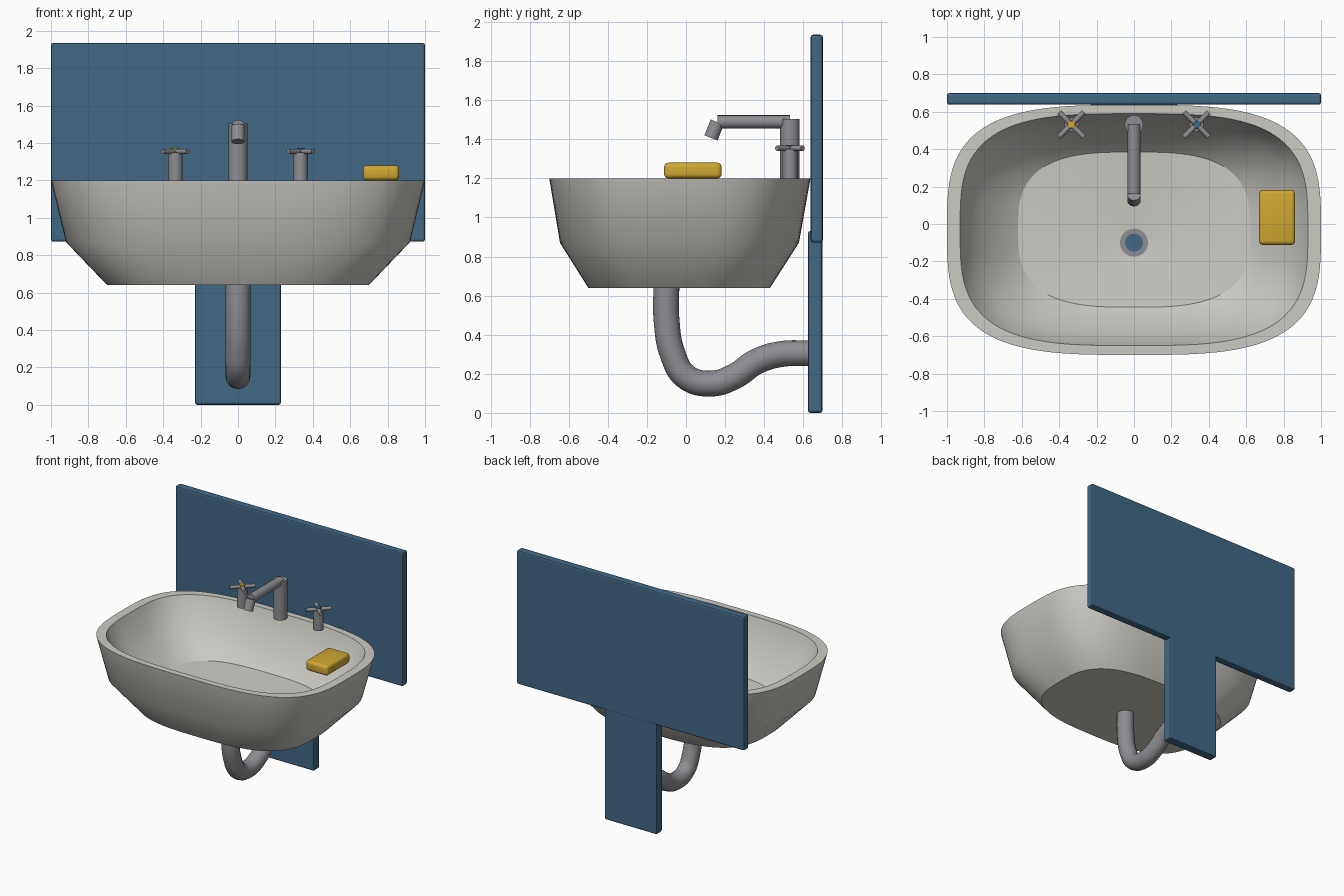
import bpy, bmesh, math
from mathutils import Vector

if "Cube" in bpy.data.objects:
    bpy.data.objects.remove(bpy.data.objects["Cube"])


def material(name, rgb):
    m = bpy.data.materials.new(name)
    m.diffuse_color = (*rgb, 1)
    m.use_nodes = True
    m.node_tree.nodes["Principled BSDF"].inputs["Base Color"].default_value = m.diffuse_color
    return m


CERAMIC = material("warm_white_ceramic", (0.60, 0.59, 0.55))
BLUE = material("slate_blue", (0.051, 0.138, 0.235))
METAL = material("grey_metal", (0.27, 0.27, 0.29))
YELLOW = material("soap_yellow", (0.63, 0.39, 0.03))


def finish(bm, name, mat):
    me = bpy.data.meshes.new(name)
    bmesh.ops.recalc_face_normals(bm, faces=bm.faces)
    bm.to_mesh(me)
    bm.free()
    me.materials.append(mat)
    ob = bpy.data.objects.new(name, me)
    bpy.context.collection.objects.link(ob)
    return ob


def box(name, lo, hi, mat, bevel, segs):
    bm = bmesh.new()
    bmesh.ops.create_cube(bm, size=1)
    for v in bm.verts:
        v.co = [(a + b) / 2 + c * (b - a) for a, b, c in zip(lo, hi, v.co)]
    bmesh.ops.bevel(bm, geom=bm.edges[:], offset=bevel, segments=segs,
                    profile=0.5, affect='EDGES')
    return finish(bm, name, mat)


def rod(name, a, b, r, mat, segs=32):
    """Cylinder between two points with smooth sides and crisp caps."""
    a, b = Vector(a), Vector(b)
    bm = bmesh.new()
    bmesh.ops.create_cone(bm, cap_ends=True, segments=segs, radius1=r, radius2=r,
                          depth=(b - a).length)
    for f in bm.faces:
        f.smooth = len(f.verts) == 4
    for e in bm.edges:
        e.smooth = all(f.smooth for f in e.link_faces)
    rot = (b - a).to_track_quat('Z', 'Y')
    for v in bm.verts:
        v.co = rot @ v.co + (a + b) / 2
    return finish(bm, name, mat)


# Basin: lofted rounded-rectangle rings (half x, y min, y max, z, squareness, sharp)
N = 96
rings = [
    (0.70, -0.50, 0.43, 0.64, 3.0, True),    # underside edge
    (0.92, -0.645, 0.578, 0.87, 3.2, False),  # outer shoulder
    (1.00, -0.70, 0.637, 1.20, 3.3, True),   # outer rim
    (0.93, -0.65, 0.59, 1.20, 3.3, True),    # inner rim
    (0.83, -0.58, 0.52, 0.95, 3.1, False),   # inner wall
    (0.62, -0.445, 0.385, 0.81, 3.0, True),  # floor edge
    (0.07, -0.17, -0.03, 0.785, 2.0, True),   # drain edge
]


def spow(c, n):
    return math.copysign(abs(c) ** (2 / n), c)


bm = bmesh.new()
loops = []
for hx, y0, y1, z, n, sharp in rings:
    loop = []
    for i in range(N):
        t = 2 * math.pi * i / N
        loop.append(bm.verts.new((hx * spow(math.cos(t), n),
                                  (y0 + y1) / 2 + (y1 - y0) / 2 * spow(math.sin(t), n), z)))
    loops.append(loop)
for lo, up in zip(loops, loops[1:]):
    for i in range(N):
        j = (i + 1) % N
        bm.faces.new((lo[i], lo[j], up[j], up[i])).smooth = True
bm.faces.new(loops[0])
bm.faces.new(loops[-1])
for loop, ring in zip(loops, rings):
    for i in range(N):
        bm.edges.get((loop[i], loop[(i + 1) % N])).smooth = not ring[5]
finish(bm, "basin", CERAMIC)

# Drain ring and plug
rod("drain_ring", (0, -0.1, 0.77), (0, -0.1, 0.792), 0.075, METAL)
rod("drain_plug", (0, -0.1, 0.77), (0, -0.1, 0.798), 0.048, BLUE)

# Wall panels
box("splash_panel", (-1, 0.638, 0.872), (1, 0.70, 1.935), BLUE, 0.012, 2)
box("pipe_panel", (-0.23, 0.623, 0.0), (0.23, 0.698, 0.93), BLUE, 0.012, 2)

# Waste pipe: swept curve in the centre plane
cu = bpy.data.curves.new("waste_pipe", 'CURVE')
cu.dimensions = '3D'
cu.bevel_depth = 0.066
cu.bevel_resolution = 6
cu.resolution_u = 8
cu.use_fill_caps = True
path = [(-0.1, 0.66), (-0.1, 0.48), (-0.068, 0.30), (0.0, 0.185), (0.13, 0.15),
        (0.25, 0.188), (0.36, 0.262), (0.48, 0.30), (0.64, 0.305)]
sp = cu.splines.new('BEZIER')
sp.bezier_points.add(len(path) - 1)
for p, (y, z) in zip(sp.bezier_points, path):
    p.co = (0, y, z)
    p.handle_left_type = p.handle_right_type = 'AUTO'
cu.materials.append(METAL)
bpy.context.collection.objects.link(bpy.data.objects.new("waste_pipe", cu))

# Tap: post, spout and angled nozzle
TY = 0.532
rod("tap_post", (0, TY, 1.195), (0, TY, 1.503), 0.05, METAL)
rod("tap_spout", (0, TY, 1.489), (0, 0.16, 1.489), 0.034, METAL)
rod("tap_nozzle", (0, 0.16, 1.488), (0, 0.128, 1.407), 0.036, METAL)

# Hot and cold handles: stem, cross bars and coloured cap
for side, x, mat in (("hot", -0.335, YELLOW), ("cold", 0.335, BLUE)):
    rod(side + "_stem", (x, TY, 1.195), (x, TY, 1.35), 0.038, METAL)
    for k, s in enumerate((1, -1)):
        d = 0.066
        rod(f"{side}_cross_bar_{k + 1}", (x - d, TY - s * d, 1.354),
            (x + d, TY + s * d, 1.354), 0.014, METAL, 16)
    rod(side + "_cap", (x, TY, 1.35), (x, TY, 1.372), 0.02, mat, 16)

# Soap bar resting on the rim
soap = box("soap", (0.668, -0.112, 1.2), (0.862, 0.182, 1.28), YELLOW, 0.022, 4)
soap.data.shade_smooth()
